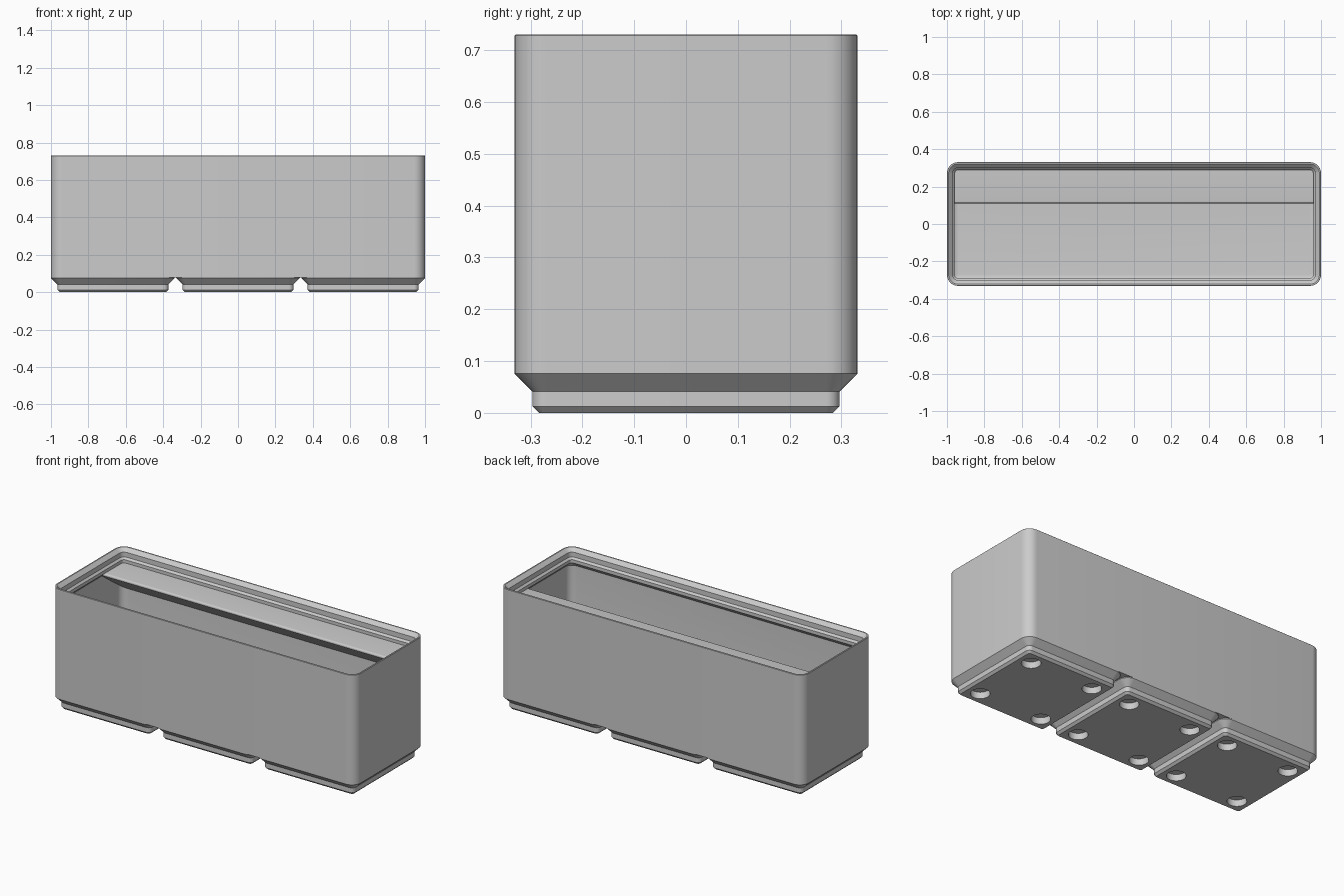
import bpy, bmesh, math

if "Cube" in bpy.data.objects:
    bpy.data.objects.remove(bpy.data.objects["Cube"])

U = 2 / 125.5            # one millimetre in model units
SEG = 8                  # segments per rounded corner
LX, LY, R = 62.75, 20.75, 3.75   # outer half sizes and corner radius

grey = bpy.data.materials.new("grey_plastic")
grey.diffuse_color = (0.6, 0.6, 0.6, 1)
grey.use_nodes = True
grey.node_tree.nodes["Principled BSDF"].inputs["Base Color"].default_value = grey.diffuse_color


def finish(name, bm):
    bmesh.ops.recalc_face_normals(bm, faces=bm.faces)
    mesh = bpy.data.meshes.new(name)
    bm.to_mesh(mesh)
    bm.free()
    mesh.materials.append(grey)
    ob = bpy.data.objects.new(name, mesh)
    bpy.context.collection.objects.link(ob)
    return ob


def activate(ob):
    bpy.ops.object.select_all(action='DESELECT')
    ob.select_set(True)
    bpy.context.view_layer.objects.active = ob


def smooth(ob):
    activate(ob)
    bpy.ops.object.shade_smooth_by_angle(angle=math.radians(30))


def loft(name, hx, hy, profile, cx=0):
    """Stack rounded rectangles; profile holds (inset, height) in mm."""
    bm = bmesh.new()
    rings = []
    for inset, z in profile:
        r = max(R - inset, 0.3)
        ax, ay = hx - inset - r, hy - inset - r
        ring = []
        for q, (sx, sy) in enumerate(((1, 1), (-1, 1), (-1, -1), (1, -1))):
            for i in range(SEG + 1):
                a = math.pi / 2 * (q + i / SEG)
                ring.append(bm.verts.new(((cx + sx * ax + r * math.cos(a)) * U,
                                          (sy * ay + r * math.sin(a)) * U, z * U)))
        rings.append(ring)
    n = len(rings[0])
    for a, b in zip(rings, rings[1:]):
        for i in range(n):
            j = (i + 1) % n
            bm.faces.new((a[i], a[j], b[j], b[i]))
    bm.faces.new(rings[0])
    bm.faces.new(rings[-1])
    return finish(name, bm)


# Bin body: outer wall, stacking lip, inner wall, rounded floor edge
floor_z, wall, fillet = 7.0, 0.95, 2.8
profile = [(0, 5), (0, 45.7), (0.1, 45.8), (0.55, 45.8), (1.9, 44.5), (1.9, 42.7),
           (2.6, 42), (2.6, 40.8), (wall, 39.15)]
for i in range(7):
    a = math.pi / 2 * i / 6
    profile.append((wall + fillet * (1 - math.cos(a)),
                    floor_z + fillet * (1 - math.sin(a))))
smooth(loft("bin_body", LX, LY, profile))

# Three stepped feet, each with four round magnet holes
for k, side in enumerate(("left", "middle", "right")):
    cx = (k - 1) * 42
    foot = loft("foot_" + side, LY, LY,
                [(2.95, 0), (2.15, 0.8), (2.15, 2.6), (0, 4.75), (0, 5)], cx)
    bm = bmesh.new()
    for sx in (-13, 13):
        for sy in (-13, 13):
            made = bmesh.ops.create_cone(bm, cap_ends=True, segments=40, radius1=3.25 * U,
                                         radius2=3.25 * U, depth=4.8 * U)
            bmesh.ops.translate(bm, verts=made["verts"], vec=((cx + sx) * U, sy * U, 0))
    cutter = finish("hole_cutter", bm)
    cutter.hide_render = True
    mod = foot.modifiers.new("holes", 'BOOLEAN')
    mod.operation = 'DIFFERENCE'
    mod.solver = 'EXACT'
    mod.object = cutter
    activate(foot)
    bpy.ops.object.modifier_apply(modifier=mod.name)
    bpy.data.objects.remove(cutter)
    smooth(foot)

# Label shelf along the back: rounded front edge, sloping underside
slope, r, back = math.radians(36), 0.6, 20.0
cy, cz = 6.95 + r, 40.8 - r
pts = [(back, 40.8)]
for i in range(9):
    a = math.radians(90 + 144 * i / 8)
    pts.append((cy + r * math.cos(a), cz + r * math.sin(a)))
ty, tz = pts[-1]
pts.append((back, tz - (back - ty) * math.tan(slope)))
bm = bmesh.new()
ends = []
for s in (-1, 1):
    ends.append([bm.verts.new((s * (61.2 if y == back else 62.5) * U, y * U, z * U))
                 for y, z in pts])
for i in range(len(pts)):
    j = (i + 1) % len(pts)
    bm.faces.new((ends[0][i], ends[0][j], ends[1][j], ends[1][i]))
for e in ends:
    bm.faces.new(e)
smooth(finish("label_shelf", bm))
